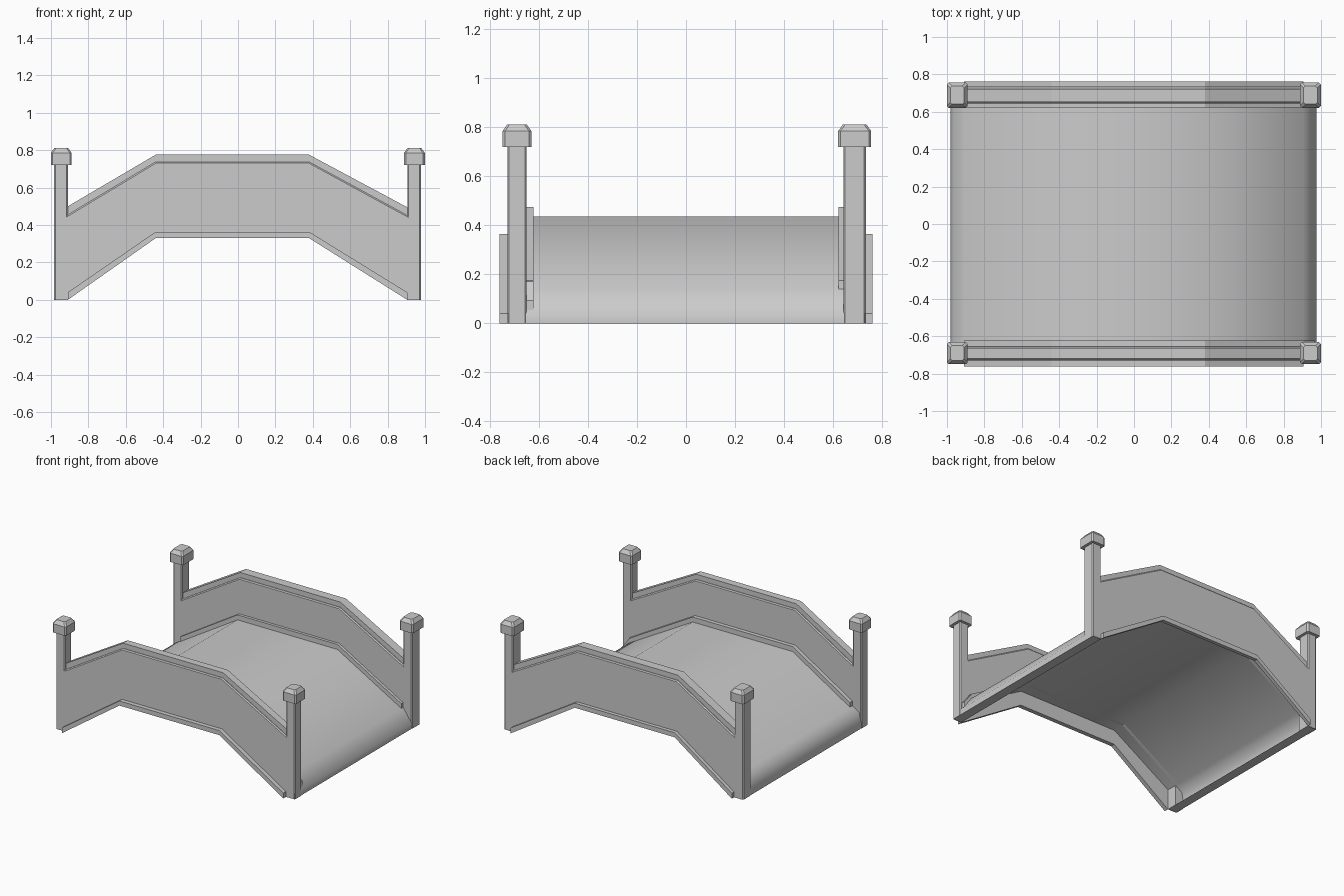
import bpy, bmesh

if "Cube" in bpy.data.objects:
    bpy.data.objects.remove(bpy.data.objects["Cube"])

XL, XR = -0.44, 0.38          # arch break points
EL, ER = -0.91, 0.905         # inner faces of the posts
OL, OR = -0.984, 0.978        # outer faces of the posts
DL, DR = 0.15, 0.14           # deck height at the inner post faces


def finish(name, bm):
    bmesh.ops.recalc_face_normals(bm, faces=bm.faces)
    me = bpy.data.meshes.new(name)
    bm.to_mesh(me)
    bm.free()
    ob = bpy.data.objects.new(name, me)
    bpy.context.collection.objects.link(ob)
    return ob


def loft(name, front, back, y0, y1, k=None):
    """Join two x-z outlines at y0 and y1; only the last k edges are bridged."""
    bm = bmesh.new()
    a = [bm.verts.new((x, y0, z)) for x, z in front]
    b = [bm.verts.new((x, y1, z)) for x, z in back]
    bm.faces.new(a)
    bm.faces.new(b[::-1])
    for i in range(-(k or len(a)), 0):
        bm.faces.new((a[i], b[i], b[i + 1], a[i + 1]))
    return finish(name, bm)


def band(name, low, high, y0, y1):
    """Arched strip between two lines given as (left z, crown z, right z)."""
    pts = [(EL, low[0]), (XL, low[1]), (XR, low[1]), (ER, low[2]),
           (ER, high[2]), (XR, high[1]), (XL, high[1]), (EL, high[0])]
    return loft(name, pts, pts, y0, y1)


def sheet(name, path, y0, y1):
    """Open strip following an x-z path."""
    bm = bmesh.new()
    rows = [[bm.verts.new((x, y, z)) for y in (y0, y1)] for x, z in path]
    for p, q in zip(rows, rows[1:]):
        bm.faces.new((p[0], q[0], q[1], p[1]))
    return finish(name, bm)


def cap(name, x, y, wx, wy):
    """Post cap: chamfered block with a tapered top."""
    bm = bmesh.new()
    rings = []
    for z, inset in ((0.72, 0), (0.785, 0), (0.812, 0.019)):
        a, b, c = wx / 2 - inset, wy / 2 - inset, 0.01
        ring = [(a, -b + c), (a, b - c), (a - c, b), (c - a, b),
                (-a, b - c), (-a, c - b), (c - a, -b), (a - c, -b)]
        rings.append([bm.verts.new((x + px, y + py, z)) for px, py in ring])
    for r0, r1 in zip(rings, rings[1:]):
        for i in range(8):
            j = (i + 1) % 8
            bm.faces.new((r0[i], r0[j], r1[j], r1[i]))
    bm.faces.new(rings[0][::-1])
    bm.faces.new(rings[-1])
    finish(name, bm)


# Walking deck: thin arched sheet with steep, turned-under ends
deck = sheet("deck", [(EL, 0), (-0.981, 0), (-0.981, 0.04), (-0.965, 0.117),
                      (EL, DL), (XL, 0.437), (XR, 0.437), (ER, DR),
                      (0.975, 0.04), (0.975, 0), (ER, 0)], -0.728, 0.733)
bpy.context.view_layer.objects.active = deck
deck.select_set(True)
bpy.ops.object.shade_smooth_by_angle(angle=1.05)
deck.select_set(False)

# Side walls: sign, inner y, outer y, cap width in y
for side, s, yi, yo, cw in (("front", -1, 0.651, 0.73, 0.118),
                            ("back", 1, 0.643, 0.735, 0.135)):
    # Hollow wall with its two posts, open below; inner face stops at the deck
    upper = [(OR, 0.73), (ER, 0.73), (ER, 0.452), (XR, 0.738),
             (XL, 0.738), (EL, 0.455), (EL, 0.73), (OL, 0.73)]
    outer = [(OL, 0), (EL, 0), (XL, 0.33), (XR, 0.33), (ER, 0), (OR, 0)]
    inner = [(OL, 0), (EL, 0), (EL, DL), (XL, 0.437),
             (XR, 0.437), (ER, DR), (ER, 0), (OR, 0)]
    wall = loft(side + "_wall", outer + upper, inner + upper,
                s * yo, s * yi, k=9)
    mod = wall.modifiers.new("bevel", "BEVEL")
    mod.width = 0.007
    mod.segments = 1
    mod.limit_method = "ANGLE"
    mod.angle_limit = 1.0
    # Narrower hand rail on top of the wall
    band(side + "_rail", (0.45, 0.733, 0.447), (0.50, 0.776, 0.495),
         s * (yi + 0.012), s * (yo - 0.012))
    # Lower trim outside and along the deck
    band(side + "_outer_trim", (0, 0.33, 0), (0.04, 0.364, 0.04),
         s * yo, s * 0.762)
    band(side + "_inner_trim", (DL, 0.437, DR), (DL + 0.035, 0.474, DR + 0.035),
         s * 0.622, s * yi)
    for end, x, xc, zd in (("left", EL, -0.945, DL), ("right", ER, 0.943, DR)):
        # Inner foot of each post below the deck, and the post caps
        sheet(f"{side}_{end}_foot", [(x, 0), (x, zd)], s * yi, s * yo)
        cap(f"{side}_{end}_cap", xc, s * (yi + yo) / 2, 0.112, cw)

# Small stop block where the front trim runs past the right post
block = [(ER, 0.06), (0.965, 0.055), (0.965, 0.093), (ER, 0.17)]
loft("trim_stop", block, block, -0.651, -0.622)
